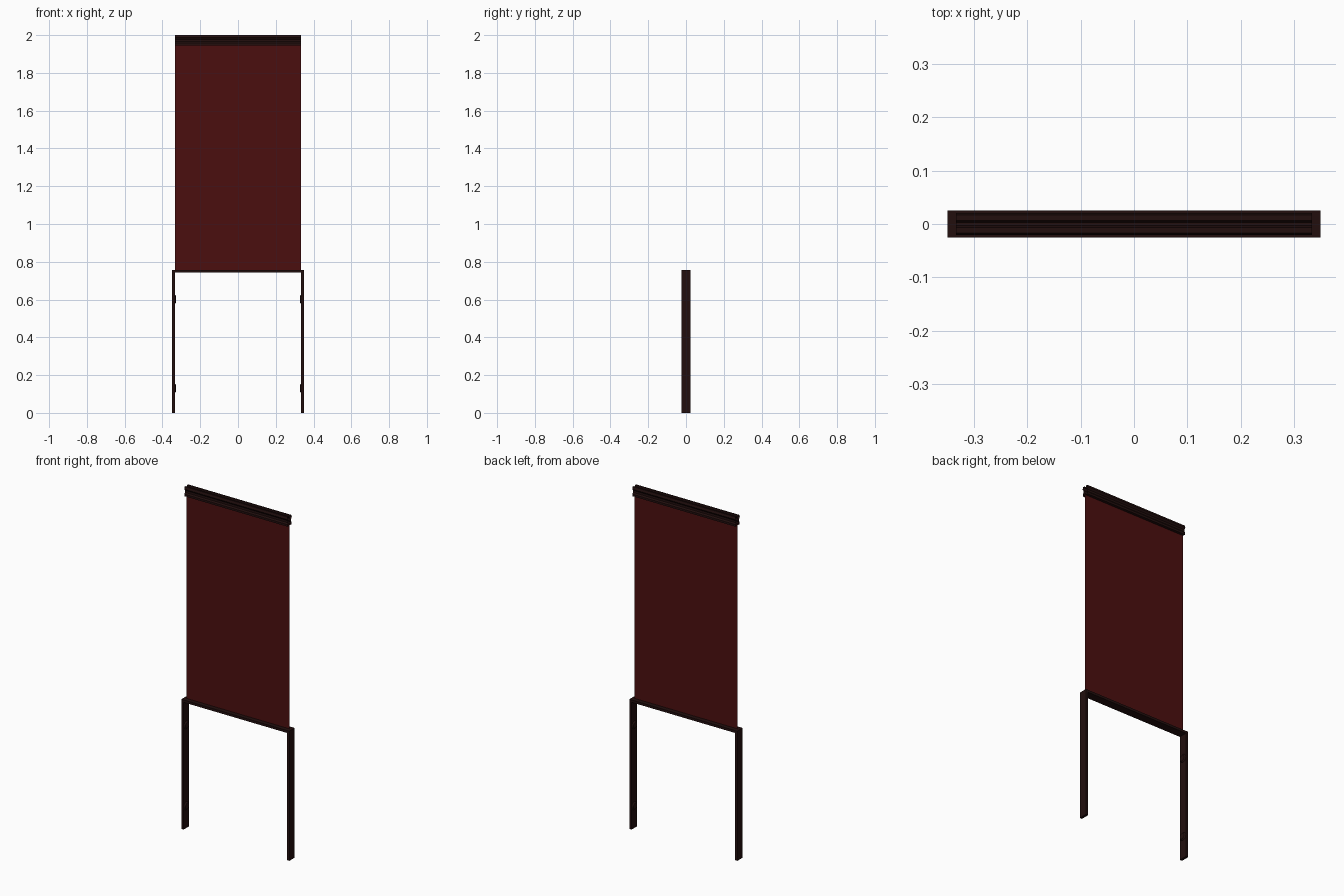
import bpy, bmesh, math
from mathutils import Matrix

if "Cube" in bpy.data.objects:
    bpy.data.objects.remove(bpy.data.objects["Cube"])


def material(name, rgb):
    m = bpy.data.materials.new(name)
    m.diffuse_color = (*rgb, 1)
    m.use_nodes = True
    m.node_tree.nodes["Principled BSDF"].inputs["Base Color"].default_value = m.diffuse_color
    return m


WOOD = material("dark wood", (0.016, 0.0045, 0.0042))
RED = material("dark red", (0.070, 0.0048, 0.0048))


def finish(name, bm, mat):
    me = bpy.data.meshes.new(name)
    bm.to_mesh(me)
    bm.free()
    me.materials.append(mat)
    ob = bpy.data.objects.new(name, me)
    bpy.context.collection.objects.link(ob)
    return ob


def box(name, lo, hi, mat):
    bm = bmesh.new()
    size = [b - a for a, b in zip(lo, hi)]
    mid = [(a + b) / 2 for a, b in zip(lo, hi)]
    bmesh.ops.create_cube(bm, size=1, matrix=Matrix.Translation(mid) @ Matrix.Diagonal((*size, 1)))
    return finish(name, bm, mat)


def sheet(name, profile, half, mat):
    """Extrude an open y-z profile along x, without end caps."""
    bm = bmesh.new()
    rows = [[bm.verts.new((x, y, z)) for y, z in profile] for x in (-half, half)]
    for i in range(len(profile) - 1):
        bm.faces.new((rows[0][i], rows[1][i], rows[1][i + 1], rows[0][i + 1]))
    return finish(name, bm, mat)


# Lower frame: two posts and a lintel
for side, s in (("left", -1), ("right", 1)):
    a, b = sorted((s * 0.334, s * 0.349))
    box(side + "_post", (a, -0.025, 0), (b, 0.025, 0.757), WOOD)
    # Round pads on the inner face of each post
    for level, z in (("lower", 0.13), ("upper", 0.602)):
        bm = bmesh.new()
        mat = Matrix.Translation((s * 0.331, 0, z)) @ Matrix.Rotation(-s * math.pi / 2, 4, 'Y')
        bmesh.ops.create_cone(bm, cap_ends=True, segments=16, radius1=0.024,
                              radius2=0.017, depth=0.007, matrix=mat)
        finish(side + "_" + level + "_pad", bm, WOOD)
box("lintel", (-0.334, -0.025, 0.743), (0.334, 0.025, 0.757), WOOD)

# Thin hanging panel
sheet("panel", [(0, 0.757), (0, 1.95)], 0.333, RED)

# Top rail: waisted moulding with a groove along the top, open at the ends
half_profile = [(0.003, 1.945), (0.019, 1.945), (0.019, 1.957), (0.013, 1.965),
                (0.013, 1.977), (0.021, 1.987), (0.017, 2.0), (0.007, 2.0), (0.003, 1.988)]
front = [(-y, z) for y, z in half_profile]
sheet("top_rail", front + half_profile[::-1], 0.333, WOOD)
